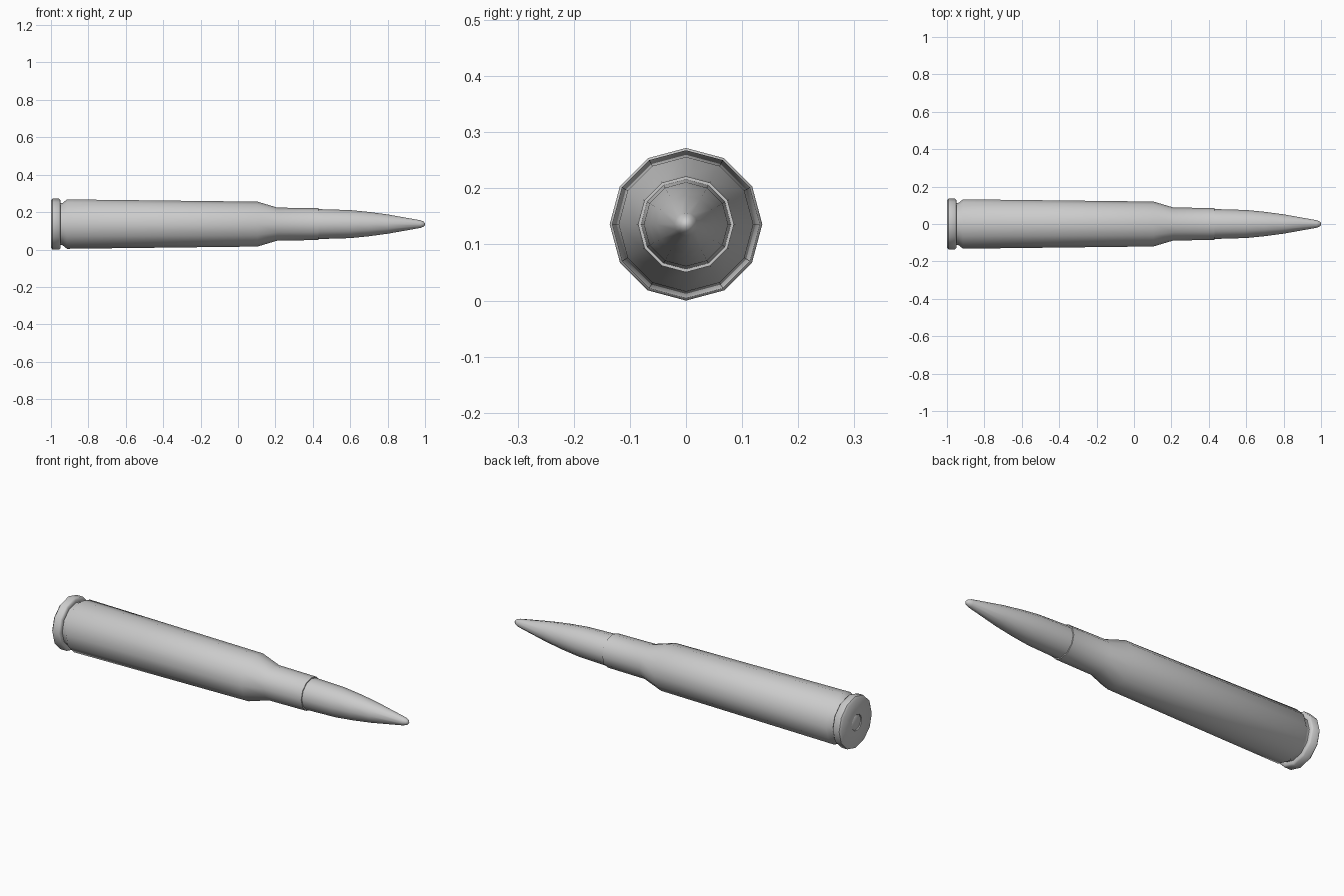
import bpy, bmesh, math

if "Cube" in bpy.data.objects:
    bpy.data.objects.remove(bpy.data.objects["Cube"])

SIDES = 12
AXIS_Z = 0.136


def lathe(name, profile):
    """Revolve (x, radius) points around the long axis and cap both ends."""
    bm = bmesh.new()
    rings = []
    for x, r in profile:
        ring = []
        for i in range(SIDES):
            a = 2 * math.pi * i / SIDES
            ring.append(bm.verts.new((x, r * math.cos(a), AXIS_Z + r * math.sin(a))))
        rings.append(ring)
    for a, b in zip(rings, rings[1:]):
        for i in range(SIDES):
            j = (i + 1) % SIDES
            bm.faces.new((a[i], a[j], b[j], b[i]))
    bm.faces.new(rings[0])
    bm.faces.new(rings[-1])
    bmesh.ops.recalc_face_normals(bm, faces=bm.faces)
    mesh = bpy.data.meshes.new(name)
    bm.to_mesh(mesh)
    bm.free()
    obj = bpy.data.objects.new(name, mesh)
    bpy.context.collection.objects.link(obj)
    bpy.ops.object.select_all(action='DESELECT')
    obj.select_set(True)
    bpy.context.view_layer.objects.active = obj
    bpy.ops.object.shade_smooth_by_angle(angle=math.radians(46))
    return obj


# Case: recessed primer pocket, rim, extraction groove, tapered body, shoulder, neck
lathe("case", [
    (-0.992, 0.042), (-1.0, 0.042), (-1.0, 0.126),
    (-0.992, 0.136), (-0.957, 0.136), (-0.95, 0.129),
    (-0.95, 0.113), (-0.938, 0.113), (-0.914, 0.132),
    (0.104, 0.120), (0.211, 0.088),
    (0.43, 0.0855), (0.43, 0.0785), (0.41, 0.0785),
])

# Primer: small disc seated in the base
lathe("primer", [(-0.998, 0.036), (-0.996, 0.039), (-0.985, 0.039)])

# Projectile: ogive seated in the neck
lathe("projectile", [
    (0.40, 0.080), (0.43, 0.080), (0.60, 0.075), (0.70, 0.065),
    (0.80, 0.0515), (0.975, 0.0205), (0.992, 0.014), (1.0, 0.005),
])
